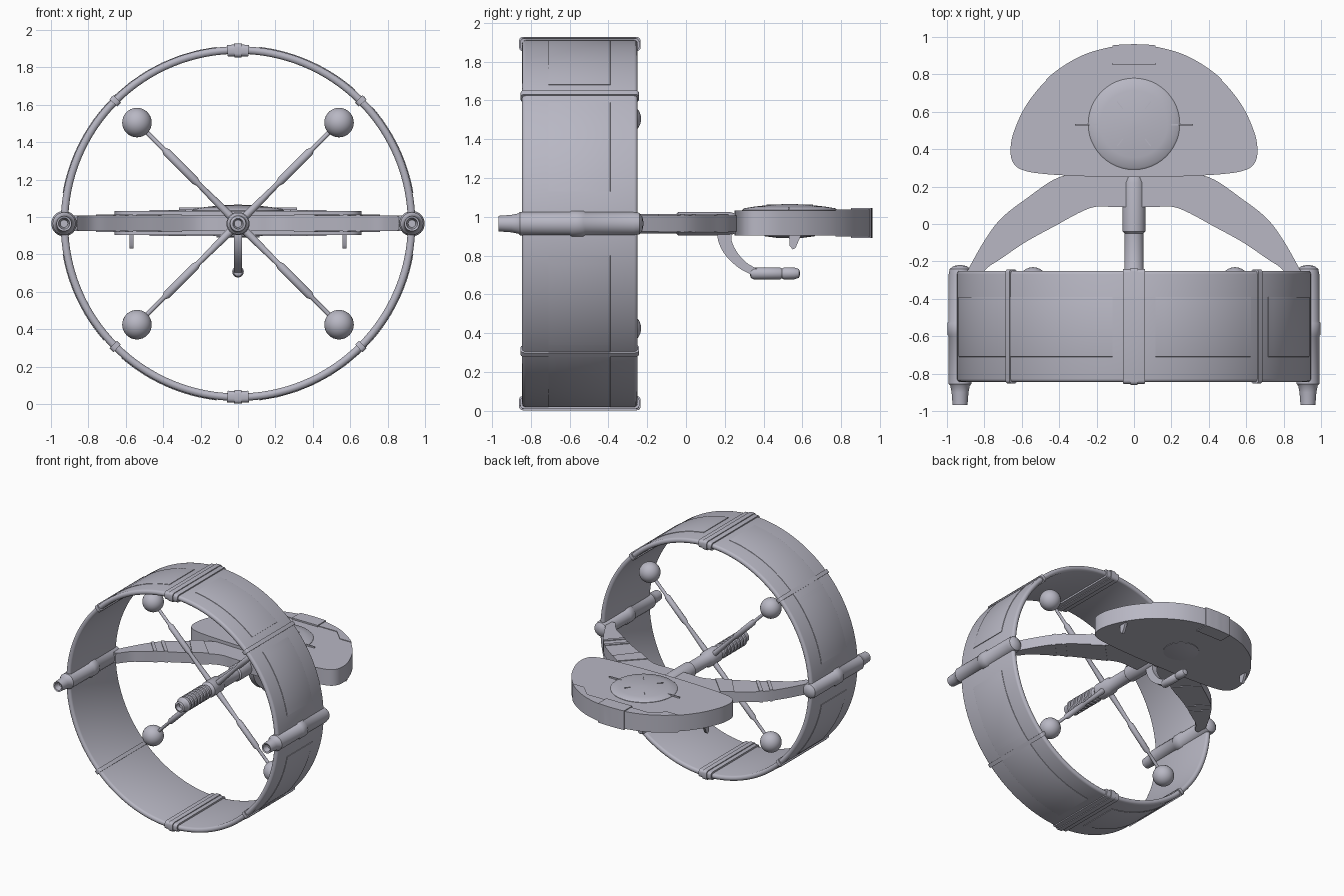
import bpy, bmesh, math
from mathutils import Vector, Matrix

cube = bpy.data.objects.get("Cube")
if cube:
    bpy.data.objects.remove(cube, do_unlink=True)

AXIS_Z = 0.965      # height of the ring and hull axis
RING_R = 0.948      # outer radius of the ring

hull = bpy.data.materials.new("hull_grey")
hull.use_nodes = True
GREY = (0.48, 0.475, 0.55, 1)
hull.diffuse_color = GREY
hull.node_tree.nodes["Principled BSDF"].inputs["Base Color"].default_value = GREY


def finish(name, bm):
    bmesh.ops.recalc_face_normals(bm, faces=bm.faces)
    me = bpy.data.meshes.new(name)
    bm.to_mesh(me)
    bm.free()
    ob = bpy.data.objects.new(name, me)
    bpy.context.collection.objects.link(ob)
    me.materials.append(hull)
    bpy.ops.object.select_all(action='DESELECT')
    ob.select_set(True)
    bpy.context.view_layer.objects.active = ob
    bpy.ops.object.shade_smooth_by_angle(angle=math.radians(40))
    return ob


def lathe(name, profile, loc=(0, 0, 0), direction=(0, 1, 0), sides=32):
    """Revolve (radius, distance) points around a direction."""
    bm = bmesh.new()
    rot = Vector((0, 0, 1)).rotation_difference(Vector(direction)).to_matrix()
    rows = []
    for r, t in profile:
        rows.append([bm.verts.new(Vector(loc) + rot @ Vector((
            r * math.cos(math.tau * i / sides), r * math.sin(math.tau * i / sides), t)))
            for i in range(sides)])
    for a, b in zip(rows, rows[1:]):
        for i in range(sides):
            j = (i + 1) % sides
            bm.faces.new((a[i], a[j], b[j], b[i]))
    bm.faces.new(rows[0])
    bm.faces.new(rows[-1])
    return finish(name, bm)


def arc_band(name, a0, a1, r0, r1, y0, y1, corner, steps):
    """Sweep a rounded rectangle about the ring axis, angles in degrees from the top."""
    prof = []
    for k, (cr, cy) in enumerate(((r1 - corner, y1 - corner), (r0 + corner, y1 - corner),
                                  (r0 + corner, y0 + corner), (r1 - corner, y0 + corner))):
        for i in range(4):
            a = math.radians(90 * k + 30 * i)
            prof.append((cr + corner * math.cos(a), cy + corner * math.sin(a)))
    full = a1 - a0 >= 360
    bm = bmesh.new()
    rows = []
    for s in range(steps if full else steps + 1):
        a = math.radians(a0 + (a1 - a0) * s / steps)
        rows.append([bm.verts.new((r * math.sin(a), y, AXIS_Z + r * math.cos(a)))
                     for r, y in prof])
    n = len(prof)
    for a, b in zip(rows, rows[1:] + (rows[:1] if full else [])):
        for i in range(n):
            bm.faces.new((a[i], a[(i + 1) % n], b[(i + 1) % n], b[i]))
    if not full:
        bm.faces.new(rows[0])
        bm.faces.new(rows[-1])
    return finish(name, bm)


def prism(bm, points, lift):
    """Extrude a closed outline of 3D points by a vector."""
    low = [bm.verts.new(p) for p in points]
    high = [bm.verts.new(Vector(p) + Vector(lift)) for p in points]
    bm.faces.new(low)
    bm.faces.new(high)
    for i in range(len(low)):
        j = (i + 1) % len(low)
        bm.faces.new((low[i], low[j], high[j], high[i]))


def box(name, centre, size, turn=0):
    bm = bmesh.new()
    bmesh.ops.create_cube(bm, size=1)
    bm.transform(Matrix.Translation(centre) @ Matrix.Rotation(turn, 4, 'Z')
                 @ Matrix.Diagonal((*size, 1)))
    return finish(name, bm)


def smooth(points, steps=6):
    """Catmull-Rom curve through 2D points."""
    p = [Vector(q) for q in points]
    p = [2 * p[0] - p[1]] + p + [2 * p[-1] - p[-2]]
    out = []
    for a, b, c, d in zip(p, p[1:], p[2:], p[3:]):
        for i in range(steps):
            t = i / steps
            out.append(0.5 * (2 * b + (c - a) * t + (2 * a - 5 * b + 4 * c - d) * t * t
                              + (3 * b - a - 3 * c + d) * t ** 3))
    return out + [p[-2]]


# Ring with clamps, joints and panels
arc_band("ring", 0, 360, 0.908, RING_R, -0.845, -0.25, 0.018, 128)
for side, mid in (("top", 0), ("bottom", 180)):
    arc_band(side + "_clamp", mid - 3.5, mid + 3.5, 0.895, 0.957, -0.855, -0.24, 0.02, 6)
    arc_band(side + "_clamp_ridge", mid - 1.2, mid + 1.2, 0.889, 0.963, -0.861, -0.234, 0.02, 3)
for k in range(4):
    mid = 45 + 90 * k
    arc_band("ring_joint", mid - 0.9, mid + 0.9, 0.9, 0.957, -0.853, -0.242, 0.018, 2)
    for start, end in ((-38, -4), (4, 35) if k % 2 == 0 else (4, 38)):
        if k % 2:
            start = -35
        arc_band("ring_panel", mid + start, mid + end, 0.94, RING_R + 0.004,
                 -0.71, -0.39, 0.002, 12)

# Side nacelles
for side, s in (("left", 1), ("right", -1)):
    lathe(side + "_nacelle", [
        (0.02, -0.92), (0.03, -0.965), (0.04, -0.968), (0.045, -0.9), (0.052, -0.865),
        (0.061, -0.855), (0.061, -0.6), (0.068, -0.59), (0.068, -0.53), (0.061, -0.52),
        (0.061, -0.27), (0.055, -0.24), (0.035, -0.225), (0.01, -0.22)],
        (s * 0.93, 0, AXIS_Z))

# Central shaft with ribbed front
ribs = [(r, -0.7 + 0.04 * i + d) for i in range(7)
        for r, d in ((0.05, 0), (0.058, 0.006), (0.058, 0.024), (0.05, 0.03))]
lathe("central_shaft", [(0.02, -0.72), (0.028, -0.75), (0.042, -0.745), (0.046, -0.71)] + ribs + [
    (0.045, -0.4), (0.062, -0.38), (0.062, -0.26), (0.05, -0.24), (0.05, -0.05),
    (0.061, -0.04), (0.061, 0.22), (0.045, 0.28), (0.02, 0.3)], (0, 0, AXIS_Z))

# Diagonal spokes with ball ends
for sx in (1, -1):
    for sz in (1, -1):
        lathe("spoke", [(0.022, 0.03), (0.014, 0.3), (0.022, 0.325), (0.022, 0.54),
                        (0.012, 0.56), (0.012, 0.72)],
              (0, -0.31, AXIS_Z), (sx, 0, sz), 16)
        ball = [(0.079 * math.sin(a), 0.764 - 0.079 * math.cos(a))
                for a in (math.pi * (i + 0.1) / 16.2 for i in range(17))]
        lathe("spoke_ball", ball, (0, -0.31, AXIS_Z), (sx, 0, sz), 32)

# Curved wing arms with raised bands
outer = smooth([(0.93, -0.33), (0.885, -0.24), (0.80, -0.09), (0.71, 0.03), (0.57, 0.14),
                (0.40, 0.25), (0.2, 0.28), (0, 0.28)])
inner = smooth([(0.86, -0.33), (0.79, -0.24), (0.71, -0.185), (0.585, -0.10), (0.44, -0.02),
                (0.235, 0.085), (0.1, 0.09), (0, 0.09)])


def arm_slice(name, s, i0, i1, low, high, bevel=0.0):
    bm = bmesh.new()
    loop = outer[i0:i1 + 1] + inner[i0:i1 + 1][::-1]
    prism(bm, [(s * p.x, p.y, low) for p in loop], (0, 0, high - low))
    if bevel:
        long_edges = [e for e in bm.edges if abs(e.verts[0].co.z - e.verts[1].co.z) < 0.001]
        bmesh.ops.bevel(bm, geom=long_edges, offset=bevel, segments=2, affect='EDGES')
    return finish(name, bm)


for side, s in (("left", 1), ("right", -1)):
    arm_slice(side + "_arm", s, 0, len(outer) - 1, 0.925, 1.008, 0.008)
    for i0, i1 in ((15, 16), (18, 19), (25, 28)):
        arm_slice(side + "_arm_band", s, i0, i1, 0.92, 1.014)

# Saucer: half outline mirrored, rounded rim
half = smooth([(0, 0.95), (0.13, 0.94), (0.29, 0.89), (0.45, 0.785), (0.57, 0.645), (0.64, 0.5),
               (0.66, 0.4), (0.645, 0.325), (0.585, 0.285), (0.45, 0.265), (0.2, 0.253), (0, 0.25)])
outline = half + [Vector((-p.x, p.y)) for p in half[-2:0:-1]]


def saucer_part(name, grow, planes=()):
    """Build the saucer body, grown a little, keeping the side each plane points to."""
    bm = bmesh.new()
    low, high = 0.903 - grow, 1.033 + grow
    mid = Vector((0, 0.55))
    loop = [p + (p - mid).normalized() * grow for p in outline]
    prism(bm, [(p.x, p.y, low) for p in loop], (0, 0, high - low))
    rim = [e for e in bm.edges if abs(e.verts[0].co.z - e.verts[1].co.z) < 0.001]
    bmesh.ops.bevel(bm, geom=rim, offset=0.04, segments=5, profile=0.5, affect='EDGES')
    for point, normal in planes:
        bmesh.ops.bisect_plane(bm, geom=bm.verts[:] + bm.edges[:] + bm.faces[:],
                               plane_co=(*point, 0), plane_no=(*normal, 0), clear_inner=True)
        bmesh.ops.edgeloop_fill(bm, edges=[e for e in bm.edges if e.is_boundary])
    return finish(name, bm)


saucer_part("saucer", 0)
saucer_part("saucer_rear_clamp", 0.012,
            [((-0.115, 0), (1, 0)), ((0.115, 0), (-1, 0)), ((0, 0.85), (0, 1))])
for s in (1, -1):
    saucer_part("rim_plate_inner", 0.005,
                [((s * 0.1, 0), (s, 0)), ((s * 0.281, 0), (-s, 0)), ((0, 0.86), (0, 1))])
    saucer_part("rim_plate_outer", 0.005,
                [((s * 0.28, 0.86), (s, 1)), ((s * 0.28, 0), (s, 0)),
                 ((s * 0.48, 0), (-s, 0)), ((0, 0.77), (0, 1))])

# Saucer dome, underside disc and surface details
lathe("saucer_dome", [(0.245, 1.02), (0.245, 1.036), (0.235, 1.044), (0.18, 1.053),
                      (0.1, 1.062), (0.02, 1.066)], (0, 0.535, 0), (0, 0, 1), 48)
lathe("underside_disc", [(0.13, 0.91), (0.13, 0.9), (0.07, 0.892), (0.02, 0.89)],
      (0, 0.535, 0), (0, 0, 1), 40)
for s in (1, -1):
    box("dome_probe", (s * 0.245, 0.53, 1.044), (0.14, 0.007, 0.012))
    for v in (1, -1):
        box("dome_slit", (s * 0.075, 0.535 + v * 0.1, 1.06), (0.05, 0.005, 0.006), s * v * 0.9)
    # Underside fins
    bm = bmesh.new()
    prism(bm, [(s * 0.57 - 0.01, y, z) for y, z in
               ((0.53, 0.92), (0.535, 0.85), (0.55, 0.832), (0.565, 0.84), (0.6, 0.92))],
          (0.02, 0, 0))
    finish("underside_fin", bm)

# Hanging strut and pod
front_edge = smooth([(0.16, 0.93), (0.168, 0.87), (0.205, 0.8), (0.275, 0.735), (0.36, 0.69)])
back_edge = smooth([(0.24, 0.93), (0.235, 0.88), (0.262, 0.82), (0.31, 0.765), (0.37, 0.73)])
bm = bmesh.new()
prism(bm, [(-0.021, p.x, p.y) for p in front_edge + back_edge[::-1]], (0.042, 0, 0))
finish("pod_strut", bm)
lathe("pod", [(0.01, 0.33), (0.024, 0.335), (0.031, 0.35), (0.031, 0.485), (0.025, 0.495),
              (0.031, 0.505), (0.03, 0.56), (0.022, 0.583), (0.01, 0.587)], (0, 0, 0.708), sides=24)
